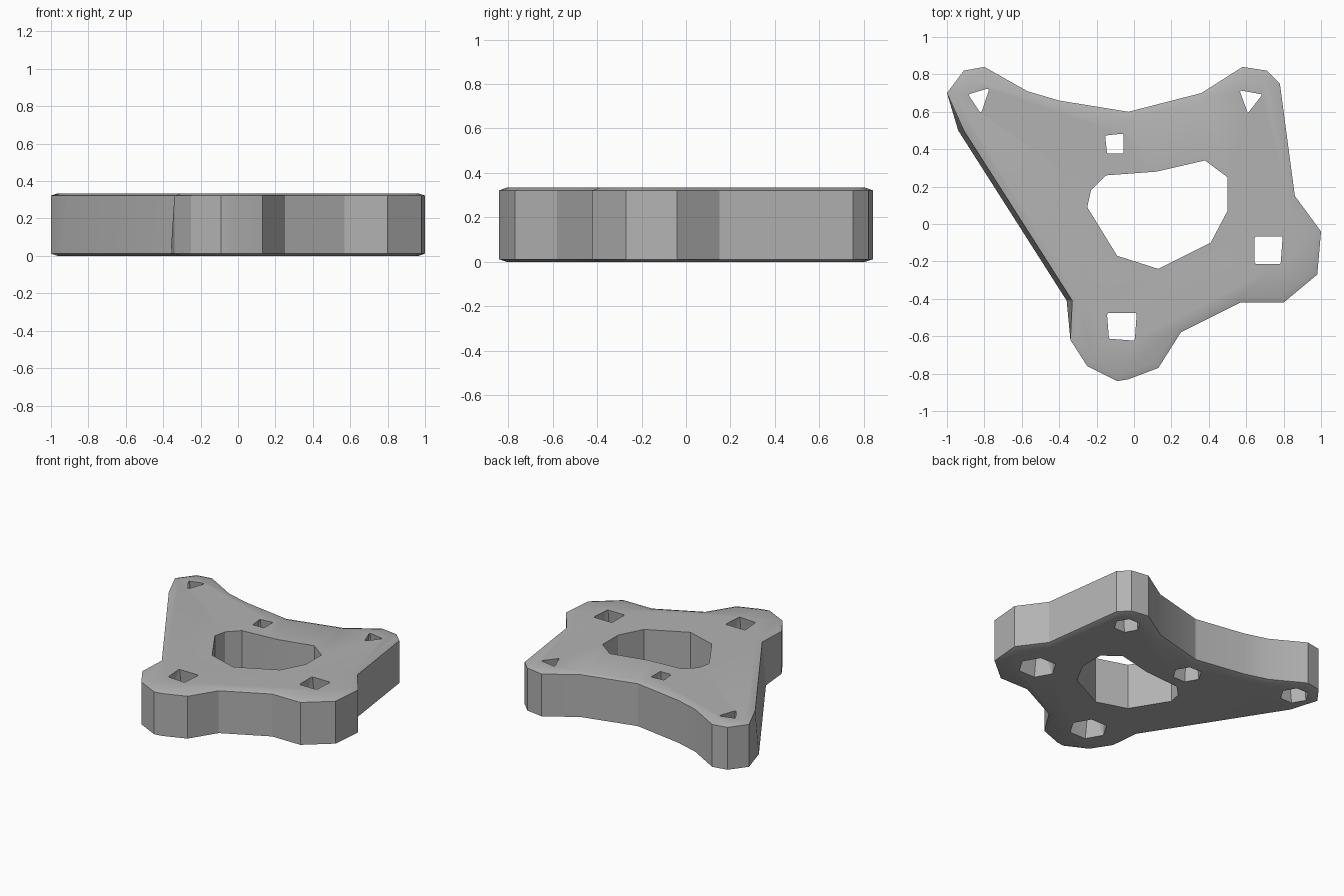
import bpy
import bmesh
from math import cos, sin, tau

cube = bpy.data.objects.get("Cube")
if cube:
    bpy.data.objects.remove(cube, do_unlink=True)

BASE, TOP, CROWN = 0.012, 0.322, 0.012

# One plain grey for the whole plate
grey = bpy.data.materials.new("plain grey")
grey.use_nodes = True
grey.diffuse_color = (0.45, 0.45, 0.45, 1)
grey.node_tree.nodes["Principled BSDF"].inputs["Base Color"].default_value = grey.diffuse_color


def finish(name, bm):
    """Turn a bmesh into a grey object in the scene."""
    bmesh.ops.recalc_face_normals(bm, faces=bm.faces)
    mesh = bpy.data.meshes.new(name)
    bm.to_mesh(mesh)
    bm.free()
    mesh.materials.append(grey)
    obj = bpy.data.objects.new(name, mesh)
    bpy.context.collection.objects.link(obj)
    return obj


def prism(outline, low, high):
    """Extrude a flat outline between two heights; returns bmesh and end caps."""
    bm = bmesh.new()
    bottom = bm.faces.new([bm.verts.new((x, y, low)) for x, y in outline])
    copy = bmesh.ops.extrude_face_region(bm, geom=[bottom], use_keep_orig=True)["geom"]
    for vert in [v for v in copy if isinstance(v, bmesh.types.BMVert)]:
        vert.co.z = high
    top = next(f for f in copy if isinstance(f, bmesh.types.BMFace))
    bmesh.ops.recalc_face_normals(bm, faces=bm.faces)
    return bm, [bottom, top]


def flared_cutter(rim, radius):
    """Bolt hole: small rim on top, wider six-sided opening underneath."""
    bm = bmesh.new()
    cx = sum(p[0] for p in rim) / len(rim)
    cy = sum(p[1] for p in rim) / len(rim)
    for x, y in rim:
        bm.verts.new((x, y, TOP + 0.04))
    for i in range(6):
        a = tau * i / 6
        bm.verts.new((cx + radius * cos(a), cy + radius * sin(a), -0.02))
    bmesh.ops.convex_hull(bm, input=bm.verts)
    return finish("bolt_hole_cutter", bm)


def cut(target, cutter):
    cutter.hide_render = True
    mod = target.modifiers.new("cut", "BOOLEAN")
    mod.operation = "DIFFERENCE"
    mod.solver = "EXACT"
    mod.object = cutter
    bpy.context.view_layer.objects.active = target
    bpy.ops.object.modifier_apply(modifier=mod.name)
    bpy.data.objects.remove(cutter, do_unlink=True)


# Four-armed plate outline, counter-clockwise from the front arm
outline = [
    (-.09, -.84), (-.03, -.83), (.13, -.77), (.25, -.58), (.57, -.42), (.8, -.42),
    (.98, -.27), (1, -.04), (.86, .15), (.78, .75), (.71, .82), (.58, .84),
    (.36, .7), (-.03, .6), (-.4, .66), (-.57, .71), (-.8, .84), (-.91, .82),
    (-1, .7), (-.94, .5), (-.36, -.41), (-.34, -.62), (-.25, -.76),
]
bm, caps = prism(outline, BASE, TOP)

# The long right-hand wall leans inward towards the top
for vert in bm.verts:
    if vert.co.z > BASE + 0.1 and vert.co.x < -0.3 and -0.5 < vert.co.y < 0.55:
        vert.co.x += 0.03

# Slightly crowned top and bottom
for cap in caps:
    bmesh.ops.inset_region(bm, faces=[cap], thickness=0.035, depth=CROWN)
plate = finish("mounting_plate", bm)

# Large central opening
window = [
    (-.15, .26), (.12, .28), (.38, .34), (.5, .25), (.5, .07),
    (.41, -.1), (.13, -.24), (-.09, -.17), (-.25, .09), (-.23, .18),
]
cut(plate, finish("window_cutter", prism(window, -0.1, TOP + 0.1)[0]))

# Bolt holes: top rim and radius of the lower opening
bolt_holes = [
    ([(-.14, -.48), (.01, -.48), (0, -.62), (-.13, -.61)], .13),
    ([(.65, -.07), (.79, -.07), (.78, -.21), (.65, -.21)], .13),
    ([(.57, .71), (.68, .69), (.61, .6)], .09),
    ([(-.88, .69), (-.78, .72), (-.82, .6)], .1),
    ([(-.15, .47), (-.06, .48), (-.06, .38), (-.14, .38)], .1),
]
for rim, radius in bolt_holes:
    cut(plate, flared_cutter(rim, radius))

# Soft shading with crisp rims
bpy.ops.object.select_all(action="DESELECT")
plate.select_set(True)
bpy.context.view_layer.objects.active = plate
bpy.ops.object.shade_smooth_by_angle(angle=0.4)
